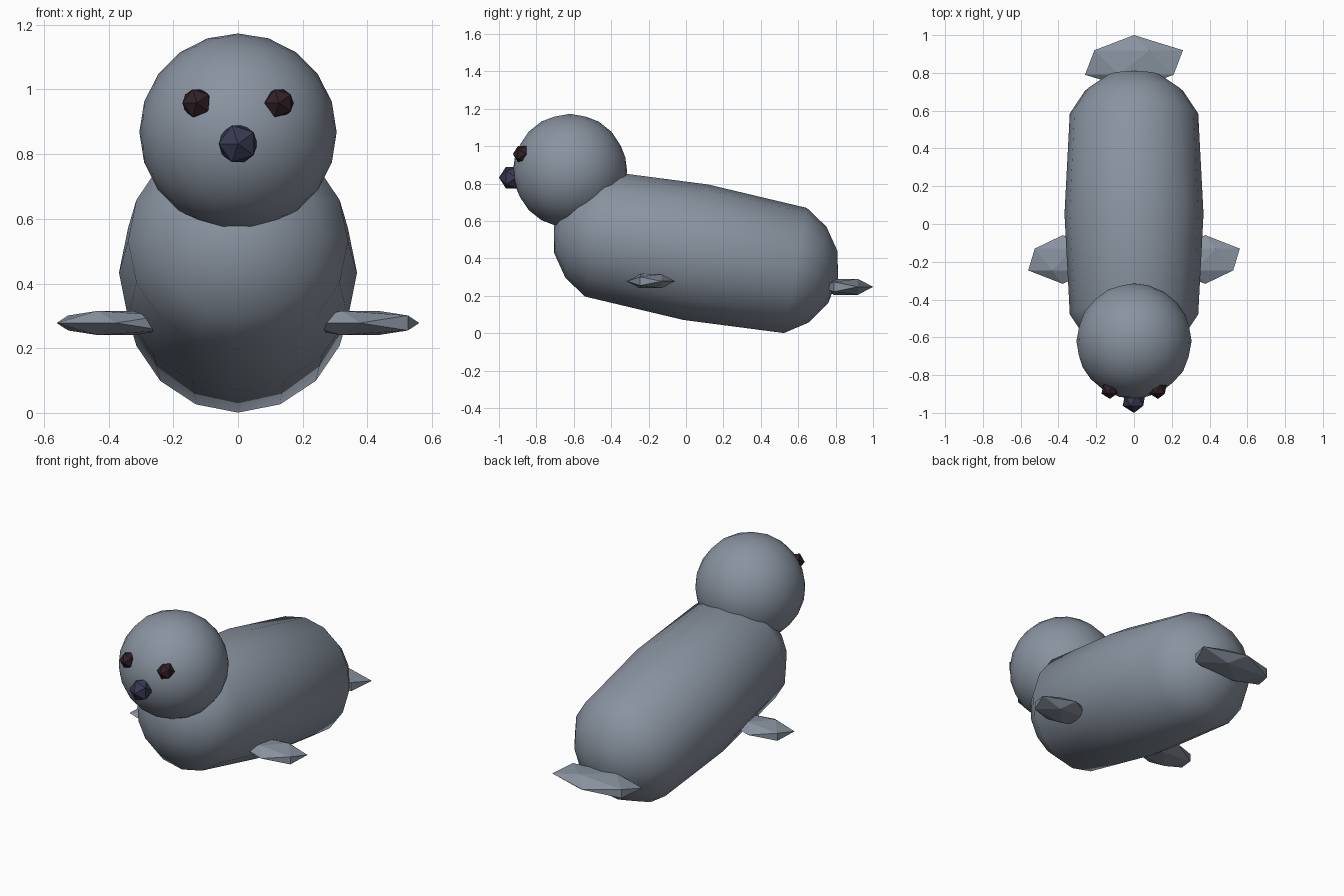
import bpy, bmesh
from math import radians, tau
from mathutils import Matrix, Vector

if "Cube" in bpy.data.objects:
    bpy.data.objects.remove(bpy.data.objects["Cube"])


def material(name, rgb):
    mat = bpy.data.materials.new(name)
    mat.use_nodes = True
    mat.diffuse_color = (*rgb, 1)
    mat.node_tree.nodes["Principled BSDF"].inputs["Base Color"].default_value = (*rgb, 1)
    return mat


fur = material("grey_fur", (0.25, 0.29, 0.35))
eye_dark = material("dark_eye", (0.03, 0.015, 0.02))
nose_dark = material("dark_blue_nose", (0.04, 0.042, 0.085))


def add_part(name, bm, mat, smooth):
    mesh = bpy.data.meshes.new(name)
    for face in bm.faces:
        face.smooth = smooth
    bm.to_mesh(mesh)
    bm.free()
    mesh.materials.append(mat)
    obj = bpy.data.objects.new(name, mesh)
    bpy.context.collection.objects.link(obj)
    return obj


def ball(name, center, scale, mat, detail=1, smooth=False):
    """Icosphere with its poles along y, stretched to an ellipsoid."""
    bm = bmesh.new()
    bmesh.ops.create_icosphere(bm, subdivisions=detail, radius=1)
    turn = Matrix.Rotation(radians(-90), 4, "X")
    bm.transform(Matrix.Diagonal((*scale, 1)) @ turn)
    obj = add_part(name, bm, mat, smooth)
    obj.location = center
    return obj


# Body: lathed capsule, slightly fat in the middle, sloping down to the tail
half = [(0, 0.368), (0.541, 0.34), (0.662, 0.26), (0.744, 0.142), (0.772, 0)]
profile = [(-t, r) for t, r in reversed(half[1:])] + half
bm = bmesh.new()
points = [bm.verts.new((0, t, r)) for t, r in profile]
edges = [bm.edges.new(pair) for pair in zip(points, points[1:])]
bmesh.ops.spin(bm, geom=points + edges, cent=(0, 0, 0), axis=(0, 1, 0),
               angle=tau, steps=16)
bmesh.ops.remove_doubles(bm, verts=bm.verts, dist=0.0005)
bmesh.ops.recalc_face_normals(bm, faces=bm.faces)
body = add_part("body", bm, fur, True)
body.location = (0, 0.053, 0.433)
body.rotation_euler.x = radians(-10.4)

# Head and face
ball("head", (0, -0.62, 0.868), (0.305,) * 3, fur, detail=3, smooth=True)
ball("nose", (0, -0.933, 0.832), (0.067,) * 3, nose_dark)

# Paired parts
for side, sign in (("left", 1), ("right", -1)):
    ball(side + "_eye", (sign * 0.127, -0.876, 0.958), (0.05,) * 3, eye_dark)
    ball(side + "_flipper", (sign * 0.377, -0.188, 0.278),
         (0.205, 0.129, 0.044), fur)

# Tail
ball("tail_fin", (0, 0.855, 0.248), (0.29, 0.145, 0.05), fur)
